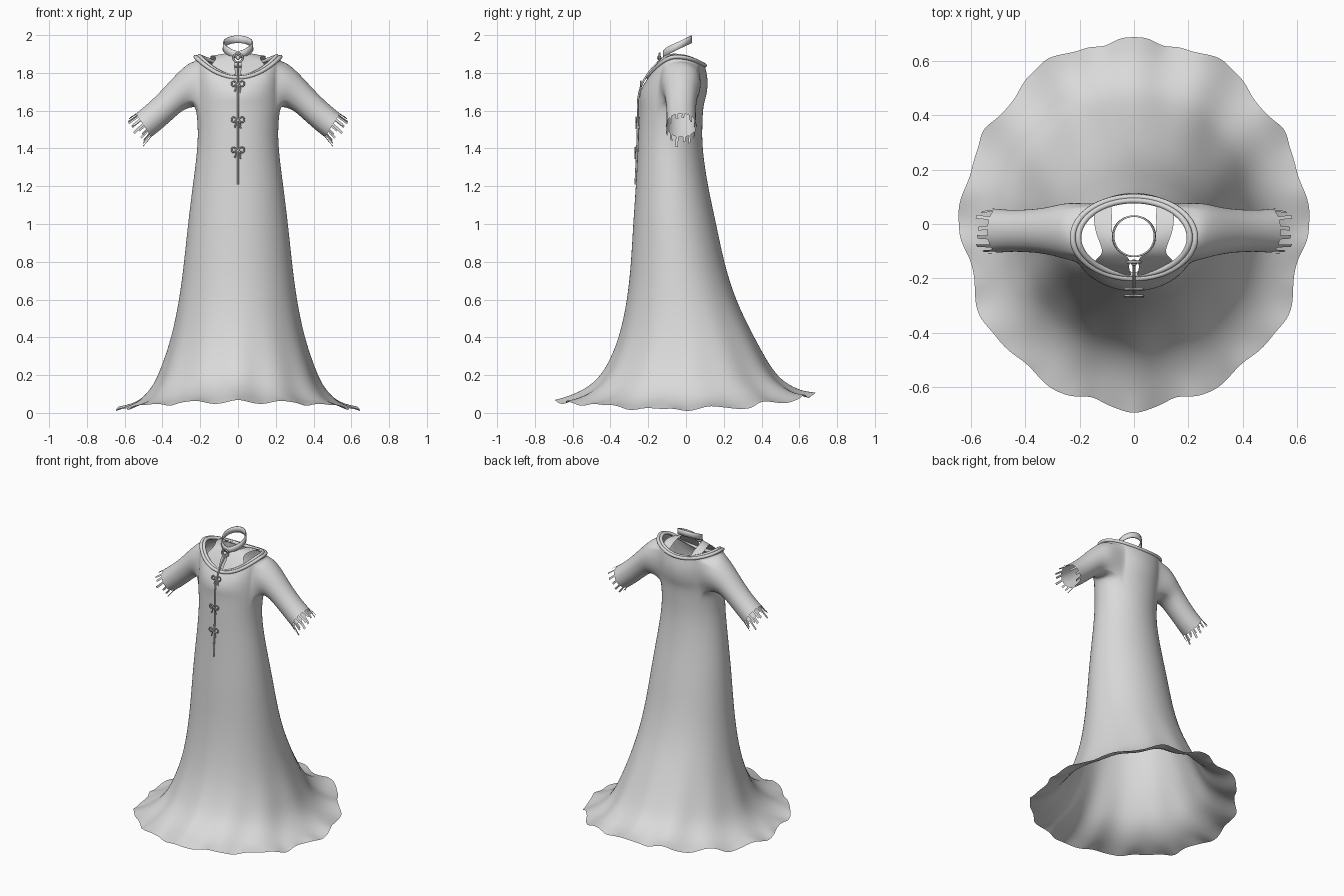
import bpy, bmesh, random
from math import sin, cos, pi, radians, atan2
from mathutils import Vector

random.seed(4)
if "Cube" in bpy.data.objects:
    bpy.data.objects.remove(bpy.data.objects["Cube"])

GREY = (0.7, 0.7, 0.7, 1)
cloth = bpy.data.materials.new("grey cloth")
cloth.use_nodes = True
cloth.diffuse_color = GREY
for node in cloth.node_tree.nodes:
    if node.type == 'BSDF_PRINCIPLED':
        node.inputs["Base Color"].default_value = GREY


def add_object(name, data):
    obj = bpy.data.objects.new(name, data)
    bpy.context.collection.objects.link(obj)
    data.materials.append(cloth)
    return obj


def finish(name, bm, mirror=True, smooth=0):
    bmesh.ops.recalc_face_normals(bm, faces=bm.faces)
    mesh = bpy.data.meshes.new(name)
    bm.to_mesh(mesh)
    bm.free()
    mesh.shade_smooth()
    obj = add_object(name, mesh)
    if mirror:
        mod = obj.modifiers.new("mirror", 'MIRROR')
        mod.use_clip = True
        mod.merge_threshold = 0.0005
    if smooth:
        mod = obj.modifiers.new("smooth", 'SUBSURF')
        mod.levels = mod.render_levels = smooth
    return obj


def tube(name, points, radius, cyclic=False):
    curve = bpy.data.curves.new(name, 'CURVE')
    curve.dimensions = '3D'
    curve.bevel_depth = radius
    curve.bevel_resolution = 2
    curve.resolution_u = 4
    curve.use_fill_caps = True
    spline = curve.splines.new('BEZIER')
    spline.bezier_points.add(len(points) - 1)
    for bp, p in zip(spline.bezier_points, points):
        bp.co = p
        bp.handle_left_type = bp.handle_right_type = 'AUTO'
    spline.use_cyclic_u = cyclic
    return add_object(name, curve)


def grid(bm, rows):
    """Skin a list of vertex rows with quads."""
    for a, b in zip(rows, rows[1:]):
        for i in range(len(a) - 1):
            bm.faces.new((a[i], a[i + 1], b[i + 1], b[i]))


# Gown rings from hem to armpit: height, half width, front y, back y
RINGS = [
    (.02, .63, -.68, .68), (.04, .57, -.62, .62), (.08, .50, -.55, .57),
    (.15, .44, -.47, .50), (.25, .40, -.41, .44), (.4, .35, -.35, .36),
    (.6, .31, -.31, .26), (.8, .285, -.29, .20), (1, .265, -.28, .16),
    (1.2, .24, -.265, .115), (1.4, .213, -.255, .085),
    (1.52, .212, -.25, .086), (1.62, .222, -.245, .09)]
SEGS = 36
ANGLES = [radians(-90 + 180 * i / SEGS) for i in range(SEGS + 1)]


def ring_point(ring, a):
    z, w, f, b = ring
    low = max(0, 1 - z / .3) ** 2
    fold = max(0, 1 - z / .7) ** 2
    r = 1 + fold * (.022 * cos(12 * (a + pi / 2)) + .01 * cos(7 * (a + pi / 2)))
    lift = (.05 if sin(a) < 0 else .09) * sin(a) ** 2
    z += low * (lift + .012 * cos(14 * (a + pi / 2)))
    return Vector((w * cos(a) * r, (f + b) / 2 + (b - f) / 2 * sin(a) * r, z))


def neck_point(a):
    drop = .11 if sin(a) < 0 else .045
    return Vector((.225 * cos(a), -.05 + .15 * sin(a), 1.885 - drop * sin(a) ** 2))


bm = bmesh.new()
rows = [[bm.verts.new(ring_point(r, a)) for a in ANGLES] for r in RINGS]
# Ragged hem
for v in rows[0][1:-1]:
    v.co.xy *= random.uniform(.98, 1.02)
    v.co.z = max(0, v.co.z + random.uniform(-.012, .012))
# Bodice, blended from the armpit ring to the neckline
bodice = [rows[-1]]
for t in (.2, .4, .6, .75, .9, 1):
    row = []
    for a in ANGLES:
        p = ring_point(RINGS[-1], a).lerp(neck_point(a), t)
        p.y += .02 * sin(pi * t) * sin(a)
        row.append(bm.verts.new(p))
    bodice.append(row)
grid(bm, rows)
# Leave an armhole at the side of the bodice
LO, HI = 13, 28
grid(bm, [r[:LO + 1] for r in bodice])
grid(bm, [r[HI:] for r in bodice])
grid(bm, [r[LO:HI + 1] for r in bodice[-2:]])
hole = bodice[0][LO:HI] + [r[HI] for r in bodice[:-2]]
hole += bodice[-2][HI:LO:-1] + [r[LO] for r in bodice[-2:0:-1]]

# Sleeve rings: upper x, z, lower x, z, half depth
SLEEVE = [(.25, 1.86, .245, 1.62, .108), (.31, 1.81, .29, 1.605, .092),
          (.37, 1.745, .33, 1.57, .083), (.43, 1.68, .375, 1.53, .079),
          (.49, 1.625, .42, 1.49, .078), (.54, 1.585, .46, 1.46, .082)]


def sleeve_point(ring, a):
    ux, uz, lx, lz, depth = ring
    s = (1 + sin(a)) / 2
    return Vector((lx + (ux - lx) * s, -.025 + depth * cos(a), lz + (uz - lz) * s))


turns = [atan2((v.co.z - 1.74) / .12, (v.co.y + .025) / .1) for v in hole]
loops = [hole]
for ring in SLEEVE:
    loops.append([bm.verts.new(sleeve_point(ring, a)) for a in turns])
grid(bm, [loop + loop[:1] for loop in loops])
finish("gown", bm, smooth=2)

# Torn fringe round each cuff
bm = bmesh.new()
for i in range(14):
    a = 2 * pi * (i + random.uniform(-.2, .2)) / 14
    p = sleeve_point(SLEEVE[-1], a)
    side = (sleeve_point(SLEEVE[-1], a + .1) - p).normalized() * .007
    drop = Vector((.8, random.uniform(-.1, .1), -.75 + .25 * sin(a))).normalized()
    tip = p + drop * random.uniform(.03, .068)
    p -= drop * .008
    bm.faces.new([bm.verts.new(c) for c in (p - side, p + side, tip + side, tip - side)])
finish("cuff_fringe", bm)

# Rolled neckline trim
for name, scale, lift in (("neckline_trim", 1, 0), ("neckline_inner_trim", .91, .004)):
    pts = []
    for i in range(40):
        p = neck_point(2 * pi * i / 40)
        pts.append(((p.x * scale), (p.y + .05) * scale - .05, p.z + lift))
    tube(name, pts, .011, True)

# Yoke straps running from the back neckline to the front panels
INNER = [(.085, .09, 1.84), (.08, .03, 1.88), (.085, -.04, 1.905), (.06, -.1, 1.9),
         (.006, -.13, 1.88), (.025, -.157, 1.845), (.004, -.195, 1.785)]
OUTER = [(.14, .075, 1.85), (.15, .02, 1.885), (.14, -.04, 1.895), (.11, -.1, 1.885),
         (.13, -.125, 1.855), (.155, -.137, 1.83), (.08, -.178, 1.795)]
bm = bmesh.new()
grid(bm, [[bm.verts.new(Vector(p).lerp(Vector(q), t)) for t in (0, .5, 1)]
          for p, q in zip(INNER, OUTER)])
finish("yoke_straps", bm, smooth=2)

# Tilted collar band, dipping to the clasp
bm = bmesh.new()
band = []
for h in (-.02, 0, .02):
    row = []
    for i in range(33):
        a = -pi / 2 + pi * i / 32
        dip = .012 * max(0, -sin(a)) ** 6
        row.append(bm.verts.new((.08 * cos(a) * (1 - h), -.045 + .077 * sin(a),
                                 1.943 + .035 * sin(a) + h - dip)))
    band.append(row)
grid(bm, band)
obj = finish("collar", bm)
mod = obj.modifiers.new("thickness", 'SOLIDIFY')
mod.thickness = .006

# Clasp ring and bead
tube("clasp_ring", [(.024 * cos(i * pi / 6), -.14, 1.88 + .024 * sin(i * pi / 6))
                    for i in range(12)], .005, True)
bm = bmesh.new()
bmesh.ops.create_uvsphere(bm, u_segments=16, v_segments=8, radius=.012)
bmesh.ops.translate(bm, verts=bm.verts, vec=(0, -.142, 1.88))
finish("clasp_bead", bm, mirror=False)

# Front cord with bows
tube("front_cord", [(0, -.145, 1.86), (0, -.205, 1.79), (0, -.247, 1.7), (0, -.254, 1.55),
                    (0, -.259, 1.4), (0, -.268, 1.21)], .005)
BOW = [(-.018, -.04), (0, 0), (.028, .014), (.028, -.01), (0, 0),
       (-.028, .014), (-.028, -.01), (0, 0), (.014, -.045)]
for name, y, z in (("upper", -.235, 1.74), ("middle", -.26, 1.55), ("lower", -.264, 1.39)):
    tube(name + "_bow", [(x, y - .004, z + dz) for x, dz in BOW], .004)
